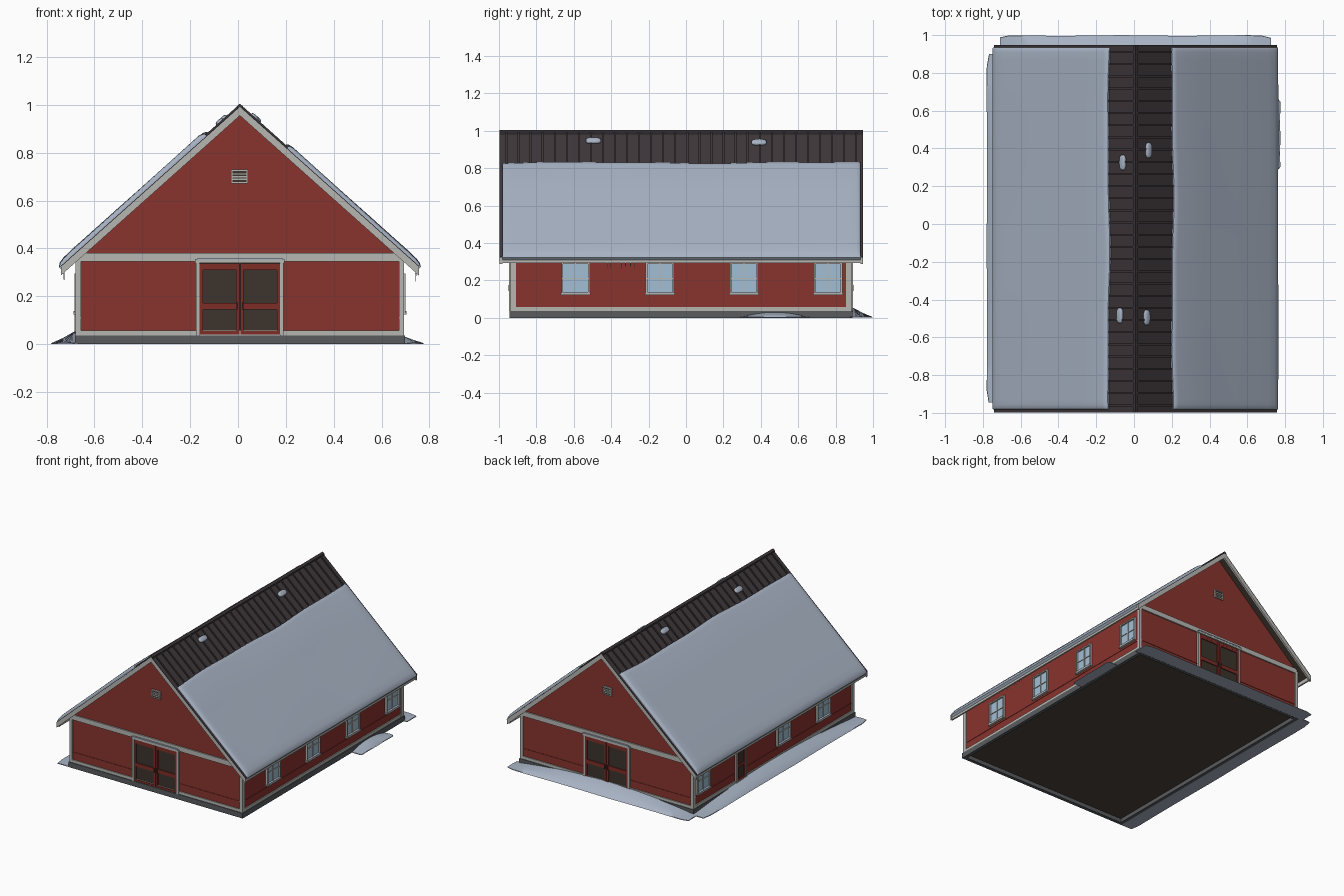
import bpy, bmesh, math, random
from mathutils import Matrix, Vector

if "Cube" in bpy.data.objects:
    bpy.data.objects.remove(bpy.data.objects["Cube"])
random.seed(3)

CX, K, ZR = 0.008, 0.893, 0.995          # ridge x, roof pitch, roof apex
XL, XR, YF, YB = -0.67, 0.686, -0.932, 0.878   # wall planes
RY0, RY1, RW = -0.99, 0.94, 0.745        # roof ends and half width


def mat(name, *c):
    m = bpy.data.materials.new(name)
    m.diffuse_color = (*c, 1)
    m.use_nodes = True
    m.node_tree.nodes["Principled BSDF"].inputs["Base Color"].default_value = m.diffuse_color
    return m


RED = mat("red_paint", 0.25, 0.033, 0.026)
DKRED = mat("door_red", 0.21, 0.026, 0.02)
TRIM = mat("pale_trim", 0.47, 0.47, 0.45)
METAL = mat("dark_metal", 0.048, 0.038, 0.043)
STONE = mat("foundation_grey", 0.10, 0.105, 0.11)
GLASS = mat("window_blue", 0.36, 0.52, 0.66)
DARK = mat("dark_wood", 0.045, 0.034, 0.026)
FLOOR = mat("floor_brown", 0.075, 0.056, 0.042)
SNOW = mat("snow", 0.39, 0.45, 0.55)


def finish(name, bm, m, smooth=False):
    bmesh.ops.recalc_face_normals(bm, faces=bm.faces)
    me = bpy.data.meshes.new(name)
    bm.to_mesh(me)
    bm.free()
    ob = bpy.data.objects.new(name, me)
    bpy.context.collection.objects.link(ob)
    me.materials.append(m)
    if smooth:
        bpy.ops.object.select_all(action='DESELECT')
        bpy.context.view_layer.objects.active = ob
        ob.select_set(True)
        bpy.ops.object.shade_smooth_by_angle(angle=math.radians(50))
    return ob


def boxes(name, items, m):
    bm = bmesh.new()
    for x0, x1, y0, y1, z0, z1 in items:
        M = Matrix.Translation(((x0+x1)/2, (y0+y1)/2, (z0+z1)/2)) @ \
            Matrix.Diagonal((abs(x1-x0), abs(y1-y0), abs(z1-z0), 1))
        bmesh.ops.create_cube(bm, size=1, matrix=M)
    return finish(name, bm, m)


def on(face, u0, u1, z0, z1, d0, d1):
    """Box on a wall: u along the wall, d outward from it."""
    if face == 'F': return (u0, u1, YF-d0, YF-d1, z0, z1)
    if face == 'B': return (u0, u1, YB+d0, YB+d1, z0, z1)
    if face == 'R': return (XR+d0, XR+d1, u0, u1, z0, z1)
    return (XL-d0, XL-d1, u0, u1, z0, z1)


def frame(face, u0, u1, z0, z1, t, d0, d1):
    return [on(face, u0, u0+t, z0, z1, d0, d1), on(face, u1-t, u1, z0, z1, d0, d1),
            on(face, u0+t, u1-t, z0, z0+t, d0, d1), on(face, u0+t, u1-t, z1-t, z1, d0, d1)]


def loft(name, rows, m, smooth=False):
    """Closed solid through equal-length closed sections."""
    bm = bmesh.new()
    vs = [[bm.verts.new(p) for p in r] for r in rows]
    n = len(rows[0])
    for a, b in zip(vs, vs[1:]):
        for i in range(n):
            bm.faces.new((a[i], a[(i+1) % n], b[(i+1) % n], b[i]))
    bm.faces.new(vs[0])
    bm.faces.new(vs[-1][::-1])
    return finish(name, bm, m, smooth)


def prism(name, prof, y0, y1, m):
    return loft(name, [[(x, y, z) for x, z in prof] for y in (y0, y1)], m)


def chevron(w, top, thick):
    return [(CX-w, top-K*w), (CX, top), (CX+w, top-K*w),
            (CX+w, top-K*w-thick), (CX, top-thick), (CX-w, top-K*w-thick)]


# Foundation ring, raised floor and walls
boxes("foundation", [on(f, a, b, 0, 0.037, -0.012, 0.012) for f, a, b in (
    ('F', XL-0.012, XR+0.012), ('B', XL-0.012, XR+0.012), ('L', YF+0.012, YB-0.012), ('R', YF+0.012, YB-0.012))], STONE)
boxes("floor", [(XL+0.005, XR-0.005, YF+0.005, YB-0.005, 0.028, 0.036)], FLOOR)
eave = ZR - 0.02 - K*(XR-CX)
prism("walls", [(XL, 0.034), (XR, 0.034), (XR, eave), (CX, ZR-0.02), (XL, eave)], YF, YB, RED)

# Corner boards, base boards and gable bands
trim, seam = [], []
for f in 'FB':
    trim += [on(f, XL-0.008, XL+0.014, 0.037, 0.36, 0, 0.008), on(f, XR-0.014, XR+0.008, 0.037, 0.36, 0, 0.008),
             on(f, XL, XR, 0.037, 0.057, 0, 0.007), on(f, XL, XR, 0.345, 0.38, 0, 0.009)]
    seam += [on(f, XL, -0.175, 0.107, 0.112, 0, 0.003), on(f, 0.19, XR, 0.107, 0.112, 0, 0.003)]
for f in 'RL':
    trim += [on(f, YF-0.008, YF+0.022, 0.037, 0.36, 0, 0.008), on(f, YB-0.022, YB+0.008, 0.037, 0.36, 0, 0.008),
             on(f, YF, YB, 0.037, 0.057, 0, 0.007)]
    seam += [on(f, YF, YB, 0.107, 0.112, 0, 0.003)]
boxes("wall_trim", trim, TRIM)
boxes("wall_seams", seam, RED)

# Double doors and gable vents
for f, end in (('F', "front"), ('B', "back")):
    boxes(end+"_door_frame", [on(f, -0.176, -0.161, 0.037, 0.35, 0, 0.014), on(f, 0.176, 0.191, 0.037, 0.35, 0, 0.014),
                              on(f, -0.18, 0.195, 0.34, 0.355, 0, 0.018)], TRIM)
    boxes(end+"_door_panels", [on(f, -0.161, 0.176, 0.042, 0.34, 0, 0.004)], DARK)
    leaf = []
    for a, b in ((-0.161, 0.006), (0.010, 0.176)):
        leaf += frame(f, a, b, 0.04, 0.338, 0.014, 0.002, 0.011)
        leaf += [on(f, a, b, 0.145, 0.172, 0.002, 0.011), on(f, a, b, 0.31, 0.338, 0.002, 0.0105)]
    boxes(end+"_door_leaves", leaf, DKRED)
    boxes(end+"_door_handles", [on(f, x, x+0.005, 0.145, 0.175, 0.01, 0.018) for x in (-0.006, 0.017)], DARK)
    boxes(end+"_vent_back", [on(f, -0.028, 0.04, 0.675, 0.728, 0, 0.003)], DARK)
    boxes(end+"_vent", frame(f, -0.03, 0.042, 0.672, 0.73, 0.006, 0, 0.009) +
          [on(f, -0.026, 0.038, z, z+0.006, 0.001, 0.007) for z in (0.686, 0.697, 0.708)], TRIM)

# Windows: four on the right, three and a small door on the left
frames, panes, sills = [], [], []
for f, ys in (('R', (-0.59, -0.14, 0.31, 0.76)), ('L', (-0.59, -0.14, 0.77))):
    for y in ys:
        frames += frame(f, y-0.076, y+0.076, 0.128, 0.296, 0.009, 0, 0.014)
        frames += [on(f, y-0.003, y+0.003, 0.13, 0.29, 0, 0.008), on(f, y-0.07, y+0.07, 0.208, 0.214, 0, 0.008),
                   on(f, y-0.08, y+0.08, 0.123, 0.132, 0, 0.018)]
        panes += [on(f, y-0.07, y+0.07, 0.13, 0.29, 0, 0.003)]
        sills += [on(f, y-0.066, y+0.066, 0.131, 0.138, 0.002, 0.018)]
boxes("window_frames", frames, TRIM)
boxes("window_panes", panes, GLASS)
boxes("sill_snow", sills, SNOW)
boxes("side_door_frame", frame('L', 0.285, 0.405, 0.037, 0.285, 0.012, 0, 0.013), TRIM)
boxes("side_door_panel", [on('L', 0.295, 0.395, 0.045, 0.275, 0, 0.004)], DARK)
boxes("side_door_leaf", frame('L', 0.297, 0.393, 0.05, 0.274, 0.016, 0.002, 0.01) +
      [on('L', 0.3, 0.39, 0.145, 0.165, 0.002, 0.01)], DKRED)

# Roof: metal sheet, soffit, standing ribs, ridge cap, rake boards and eave fascia
prism("roof_sheet", chevron(RW+0.004, ZR, 0.004), RY0-0.007, RY1+0.007, METAL)
prism("roof_deck", chevron(RW-0.006, ZR-0.003, 0.018), RY0+0.004, RY1-0.004, DARK)
for i in range(30):
    y = RY0 + 0.03 + i*(RY1-RY0-0.06)/29
    prism("roof_rib", chevron(RW, ZR+0.009, 0.012), y-0.005, y+0.005, METAL)
prism("ridge_cap", chevron(0.013, 1.005, 0.013), RY0-0.007, RY1+0.007, METAL)
for y0, y1 in ((RY0-0.006, RY0+0.008), (RY1-0.008, RY1+0.006)):
    prism("rake_board", chevron(RW+0.003, ZR-0.002, 0.038), y0, y1, TRIM)
boxes("eave_fascia", [(CX+s*(RW-0.012), CX+s*(RW-0.001), RY0, RY1, 0.293, 0.324) for s in (-1, 1)], TRIM)

# Snow blankets on both slopes, wavy along the upper edge
N = Vector((K, 1)).normalized()
PROF = [(0, -.003), (0, .010), (.012, .017), (.035, .020), (.3, .019), (.6, .019), (.9, .019),
        (.96, .017), (.99, .012), (1.008, .002), (1.008, -.016), (.985, -.002)]
for s, start, thick, name in ((1, 0.192, 0.9, "right"), (-1, 0.136, 1.05, "left")):
    rows = []
    ys = [-0.982, -0.98, -0.972, -0.955] + [-0.93+i*0.046 for i in range(40)] + [0.91, 0.925, 0.932, 0.934]
    for j, y in enumerate(ys):
        g = (0.3, 0.65, 0.87, 1)[min(j, len(ys)-1-j, 3)] * thick
        a = start + 0.004*math.sin(5*y+s) + 0.002*math.sin(11*y)
        row = []
        for u, t in PROF:
            w = a + (0.75-a)*u
            t = t*g*(1 + 0.06*math.sin(6*y+5*u)) if t > 0 else t
            row.append((CX + s*(w+N.x*t), y, ZR-K*w+N.y*t))
        rows.append(row)
    loft(name+"_roof_snow", rows, SNOW, True)

# Loose clumps near the ridge
for x, y in ((0.068, -0.495), (0.078, 0.39), (-0.06, 0.325), (-0.075, -0.485)):
    s = 1 if x > 0 else -1
    bm = bmesh.new()
    bmesh.ops.create_icosphere(bm, subdivisions=3, radius=1)
    for v in bm.verts:
        v.co = [math.copysign(abs(c)**0.7, c) for c in v.co]
    bm.transform(Matrix.Translation((x, y, ZR-K*abs(x-CX)+0.006)) @
                 Matrix.Rotation(s*math.atan(K), 4, 'Y') @ Matrix.Diagonal((0.02, 0.041, 0.012, 1)))
    finish("snow_clump", bm, SNOW, True)


# Ground drifts banked against the walls, tapering towards their ends
def drift(name, face, u0, u1, width, height):
    rows, n = [], 28
    for i in range(n+1):
        t = i/n
        e = max(0.1, math.sin(math.pi*t)**0.8)
        w = width*(1 - 0.03*abs(math.sin(7*t)) - (0.1 if i in (0, n) else 0))
        h = height*e
        row = []
        for d, z in ((0.0, 0.001), (w, 0.001), (w*0.98, 0.005), (w*0.55, 0.005+h*0.4), (0.014, h), (0.0, h)):
            b = on(face, u0+(u1-u0)*t, 0, z, 0, d, 0)
            row.append((b[0], b[2], b[4]))
        rows.append(row)
    loft(name, rows, SNOW, True)


drift("back_drift", 'B', -0.71, 0.725, 0.122, 0.055)
drift("left_drift", 'L', -0.945, 0.9, 0.111, 0.053)
drift("right_drift", 'R', 0.29, 0.66, 0.09, 0.03)

# Snow lips over the double doors
for f, end in (('F', "front"), ('B', "back")):
    boxes(end+"_door_snow", [on(f, -0.17, 0.185, 0.354, 0.36, 0.006, 0.02)], SNOW)

# Icicles under the eaves
bm = bmesh.new()
for s in (-1, 1):
    for i in range(6):
        h = random.uniform(0.02, 0.04)
        bmesh.ops.create_cone(bm, cap_ends=True, segments=6, radius1=0.0005, radius2=0.003, depth=h,
            matrix=Matrix.Translation((CX+s*0.735, random.uniform(-0.43, -0.25), 0.298-h/2)))
finish("icicles", bm, SNOW)
